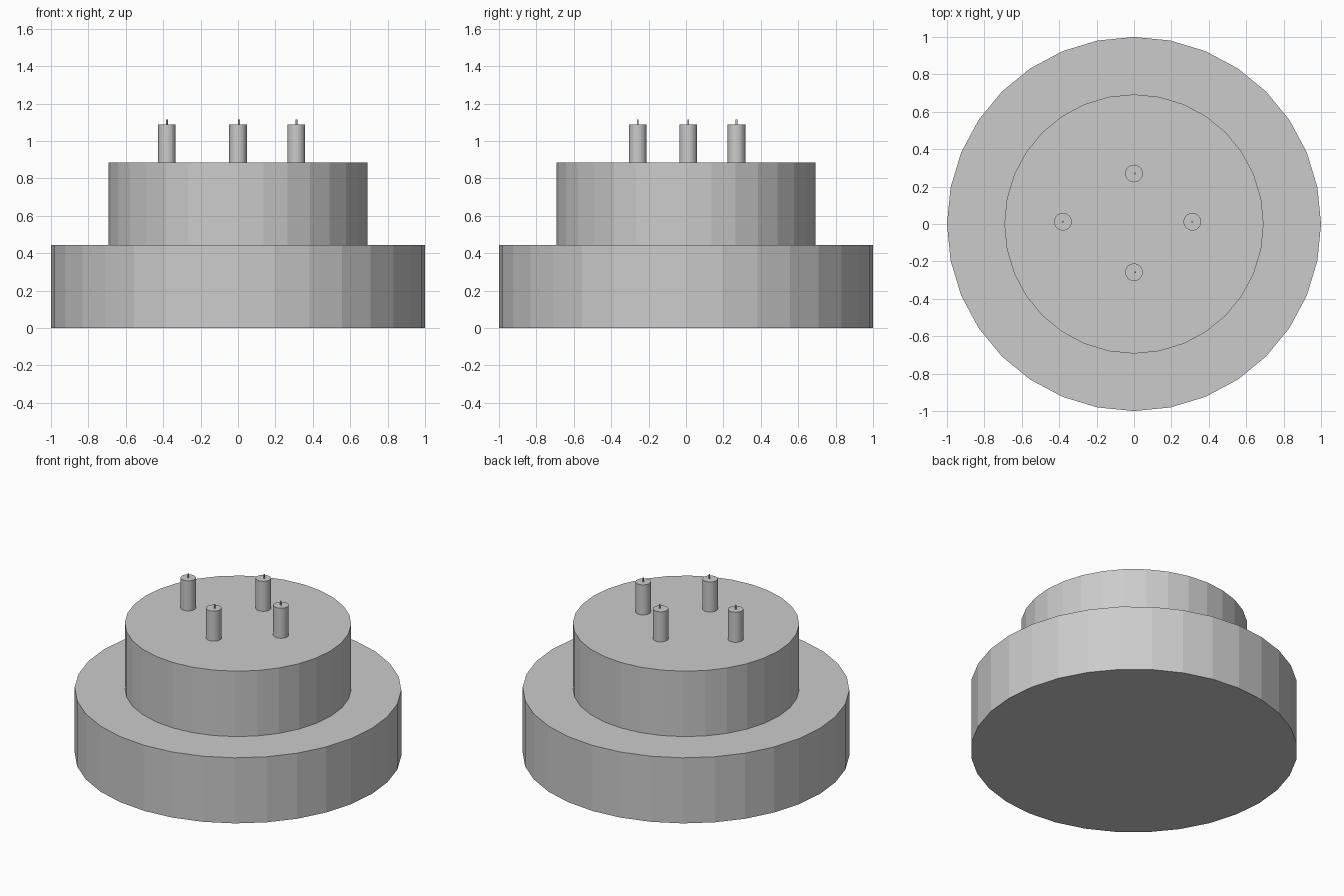
import bpy

if "Cube" in bpy.data.objects:
    bpy.data.objects.remove(bpy.data.objects["Cube"])


def cylinder(name, x, y, z0, z1, radius, sides=32):
    """Upright flat-shaded cylinder from z0 to z1."""
    bpy.ops.mesh.primitive_cylinder_add(
        vertices=sides, radius=radius, depth=z1 - z0,
        location=(x, y, (z0 + z1) / 2))
    bpy.context.object.name = name


TIER_TOP, CAKE_TOP, CANDLE_TOP, WICK_TOP = 0.443, 0.885, 1.088, 1.115

# Cake tiers
cylinder("lower_tier", 0, 0, 0, TIER_TOP, 1.0)
cylinder("upper_tier", 0, 0, TIER_TOP, CAKE_TOP, 0.693)

# Candles with thin wicks: x, y, wick x offset
candles = [(-0.38, 0.012, 0), (0.312, 0.012, 0),
           (0, 0.27, 0.006), (0, -0.258, 0.006)]
for i, (x, y, dx) in enumerate(candles, 1):
    cylinder(f"candle_{i}", x, y, CAKE_TOP, CANDLE_TOP, 0.047)
    cylinder(f"wick_{i}", x + dx, y, CANDLE_TOP, WICK_TOP, 0.005)
